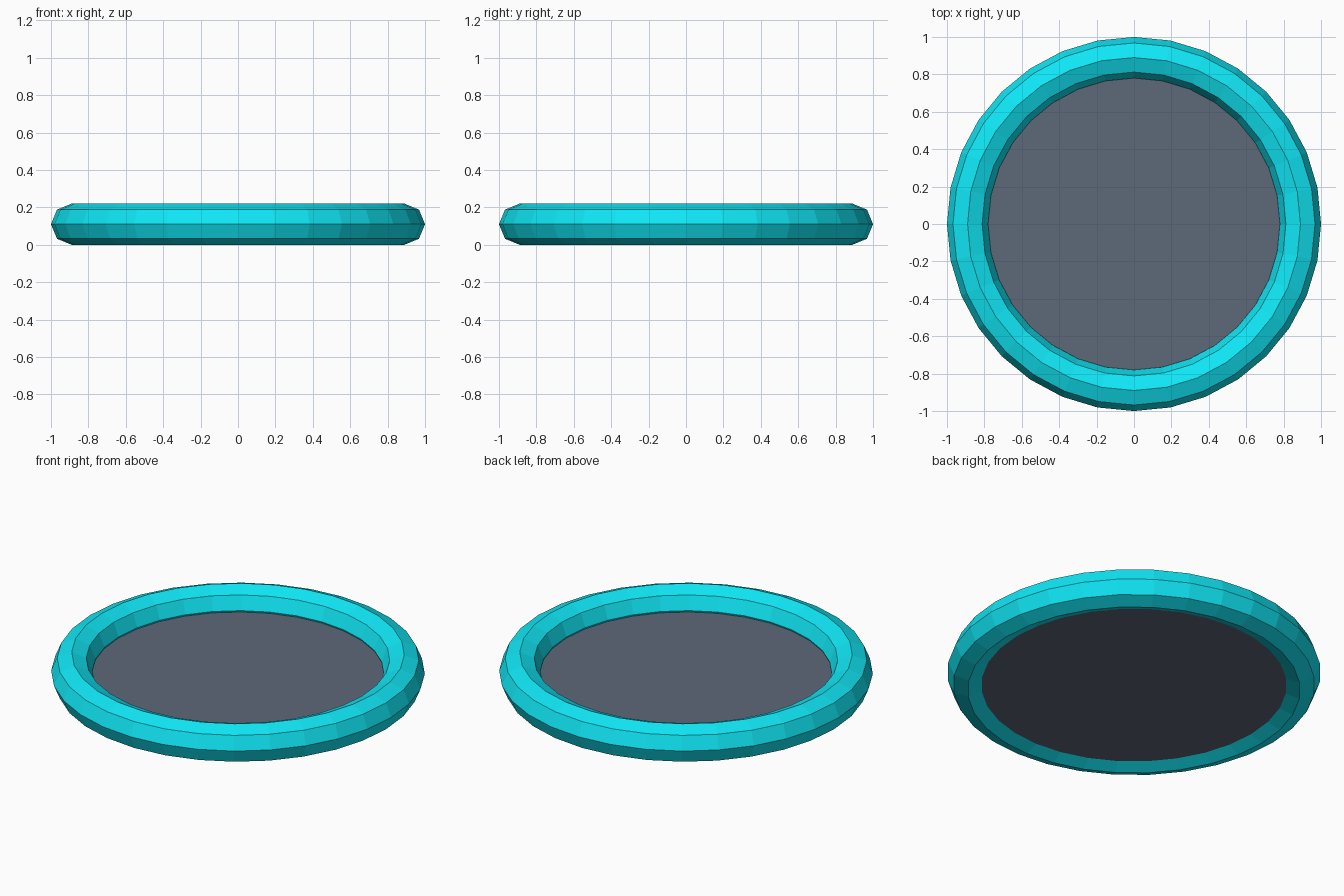
import bpy

if "Cube" in bpy.data.objects:
    bpy.data.objects.remove(bpy.data.objects["Cube"])


def finish(obj, name, color):
    obj.name = name
    mat = bpy.data.materials.new(name + "_paint")
    mat.diffuse_color = color
    mat.use_nodes = True
    mat.node_tree.nodes["Principled BSDF"].inputs["Base Color"].default_value = mat.diffuse_color
    obj.data.materials.append(mat)
    for poly in obj.data.polygons:
        poly.use_smooth = False


# Faceted outer ring
bpy.ops.mesh.primitive_torus_add(
    major_segments=32, minor_segments=8,
    major_radius=0.89, minor_radius=0.11, location=(0, 0, 0.11))
finish(bpy.context.object, "ring", (0.005, 0.8, 0.92, 1))

# Flat plate set inside the ring
bpy.ops.mesh.primitive_cylinder_add(
    vertices=32, radius=0.84, depth=0.07, location=(0, 0, 0.065))
finish(bpy.context.object, "plate", (0.11, 0.14, 0.19, 1))
